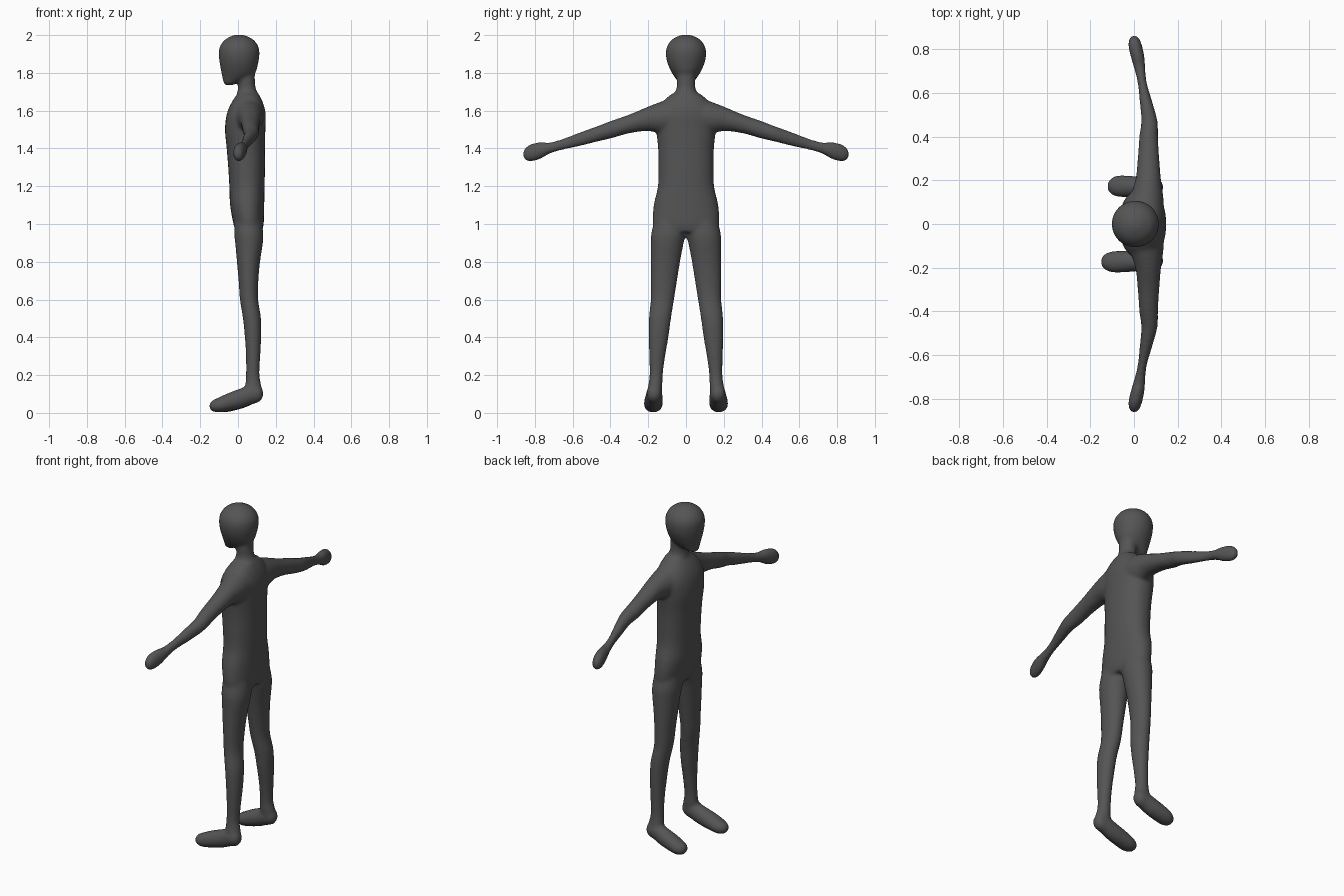
import bpy, bmesh, math

SEGS = 28
bm = bmesh.new()


def spline(rows, steps=5):
    """Smoothly interpolate cross-section rows (Catmull-Rom)."""
    out = []
    for i in range(len(rows) - 1):
        p0, p1 = rows[max(i - 1, 0)], rows[i]
        p2, p3 = rows[i + 1], rows[min(i + 2, len(rows) - 1)]
        for k in range(steps):
            t = k / steps
            out.append([0.5 * (2 * b + (c - a) * t + (2 * a - 5 * b + 4 * c - d) * t * t
                               + (3 * b - a - 3 * c + d) * t ** 3)
                        for a, b, c, d in zip(p0, p1, p2, p3)])
    return out + [list(rows[-1])]


def loft(axis, rows, side=1, power=1.0, shift=0.0):
    """Closed tube of ovals: each row is position, then min/max of the other two axes."""
    rings = []
    for t, a0, a1, b0, b1 in spline(rows):
        ring = []
        for k in range(SEGS):
            ang = 2 * math.pi * k / SEGS
            c, s = math.cos(ang), math.sin(ang)
            a = (a0 + a1) / 2 + (a1 - a0) / 2 * math.copysign(abs(c) ** power, c)
            b = (b0 + b1) / 2 + (b1 - b0) / 2 * math.copysign(abs(s) ** power, s)
            x, y, z = {'x': (t, a, b), 'y': (a, t, b), 'z': (a, b, t)}[axis]
            ring.append(bm.verts.new((x + shift * max(0, 0.1 - x) / 0.25, y * side, z)))
        rings.append(ring)
    for r0, r1 in zip(rings, rings[1:]):
        for k in range(SEGS):
            j = (k + 1) % SEGS
            bm.faces.new((r0[k], r0[j], r1[j], r1[k]))
    bm.faces.new(rings[0])
    bm.faces.new(rings[-1])


def upright(rows):
    """Rows symmetric in y: z, x min, x max, half width."""
    return [(z, x0, x1, -h, h) for z, x0, x1, h in rows]


# Head, with the chin jutting forward (-x)
loft('z', upright([
    (1.735, -0.065, -0.025, 0.02), (1.745, -0.076, -0.01, 0.036),
    (1.77, -0.082, 0.055, 0.055), (1.80, -0.088, 0.092, 0.075),
    (1.85, -0.097, 0.107, 0.098), (1.90, -0.102, 0.114, 0.107),
    (1.94, -0.096, 0.108, 0.101), (1.975, -0.07, 0.083, 0.076),
    (1.995, -0.035, 0.047, 0.04), (2.002, -0.01, 0.02, 0.014)]))

# Neck
loft('z', upright([
    (1.62, -0.02, 0.12, 0.09), (1.68, -0.008, 0.108, 0.066), (1.72, 0.0, 0.094, 0.05),
    (1.76, 0.0, 0.09, 0.05), (1.83, 0.0, 0.09, 0.05)]))

# Torso
loft('z', upright([
    (0.955, -0.01, 0.125, 0.15), (1.0, -0.024, 0.136, 0.176), (1.1, -0.042, 0.139, 0.171),
    (1.2, -0.046, 0.141, 0.149), (1.3, -0.052, 0.143, 0.146), (1.4, -0.06, 0.143, 0.148),
    (1.5, -0.069, 0.145, 0.158), (1.58, -0.06, 0.147, 0.16), (1.64, -0.036, 0.133, 0.13),
    (1.69, -0.002, 0.11, 0.075)]), power=0.9)

for side in (1, -1):
    # Arm and mitten hand
    loft('y', [
        (0.05, -0.03, 0.135, 1.48, 1.67), (0.12, -0.02, 0.135, 1.475, 1.652),
        (0.20, 0.006, 0.124, 1.492, 1.622), (0.30, 0.017, 0.116, 1.48, 1.58),
        (0.40, 0.024, 0.110, 1.452, 1.545), (0.47, 0.033, 0.108, 1.436, 1.518),
        (0.55, 0.027, 0.087, 1.415, 1.490), (0.65, 0.016, 0.058, 1.393, 1.452),
        (0.72, -0.002, 0.052, 1.373, 1.432), (0.77, -0.016, 0.047, 1.345, 1.433),
        (0.82, -0.026, 0.036, 1.331, 1.424), (0.85, -0.021, 0.024, 1.338, 1.403),
        (0.863, -0.008, 0.01, 1.357, 1.382)], side)

    # Leg
    loft('z', [
        (1.03, -0.015, 0.125, 0.01, 0.165), (0.95, -0.02, 0.134, 0.0, 0.184),
        (0.90, -0.015, 0.132, 0.012, 0.187), (0.80, -0.006, 0.117, 0.031, 0.187),
        (0.70, 0.003, 0.108, 0.047, 0.187), (0.60, 0.010, 0.107, 0.063, 0.187),
        (0.50, 0.026, 0.122, 0.079, 0.197), (0.40, 0.036, 0.123, 0.093, 0.198),
        (0.30, 0.042, 0.118, 0.11, 0.195), (0.20, 0.042, 0.114, 0.123, 0.193),
        (0.13, 0.038, 0.126, 0.126, 0.202), (0.085, 0.05, 0.125, 0.132, 0.202)], side)

    # Foot, toes tilted down; one foot reaches slightly further forward
    loft('x', [
        (0.134, 0.155, 0.18, 0.088, 0.115), (0.115, 0.134, 0.204, 0.06, 0.145),
        (0.07, 0.126, 0.21, 0.044, 0.152), (0.02, 0.124, 0.216, 0.025, 0.132),
        (-0.05, 0.123, 0.222, 0.009, 0.106), (-0.10, 0.125, 0.222, 0.002, 0.083),
        (-0.135, 0.138, 0.208, 0.008, 0.066), (-0.152, 0.16, 0.187, 0.026, 0.048)],
        side, shift=0.03 if side > 0 else 0.0)

bmesh.ops.recalc_face_normals(bm, faces=bm.faces)
mesh = bpy.data.meshes.new("body")
bm.to_mesh(mesh)
bm.free()
body = bpy.data.objects.new("body", mesh)
bpy.context.collection.objects.link(body)

grey = bpy.data.materials.new("dark grey")
grey.diffuse_color = (0.09, 0.09, 0.09, 1)
mesh.materials.append(grey)

# Fuse the parts into one continuous skin and soften the joins
fuse = body.modifiers.new("fuse", 'REMESH')
fuse.mode = 'VOXEL'
fuse.voxel_size = 0.009
fuse.use_smooth_shade = True
soften = body.modifiers.new("soften", 'SMOOTH')
soften.factor = 0.5
soften.iterations = 8
